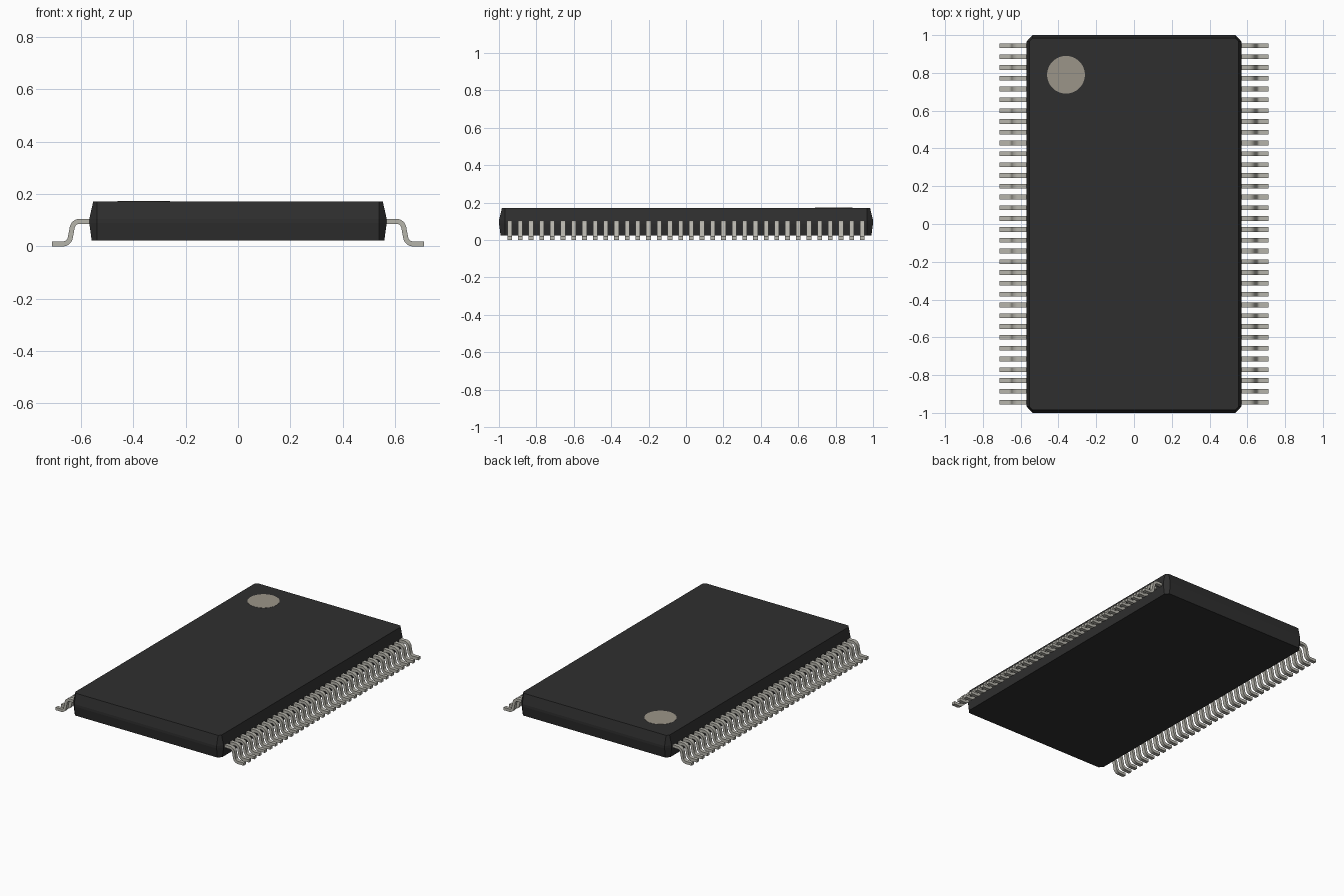
import bpy, bmesh, math
from mathutils import Vector

if "Cube" in bpy.data.objects:
    bpy.data.objects.remove(bpy.data.objects["Cube"], do_unlink=True)


def material(name, rgb, roughness):
    m = bpy.data.materials.new(name)
    m.use_nodes = True
    m.diffuse_color = (*rgb, 1)
    bsdf = m.node_tree.nodes["Principled BSDF"]
    bsdf.inputs["Base Color"].default_value = (*rgb, 1)
    bsdf.inputs["Roughness"].default_value = roughness
    return m


def add_object(name, bm, mat):
    bmesh.ops.recalc_face_normals(bm, faces=bm.faces)
    mesh = bpy.data.meshes.new(name)
    bm.to_mesh(mesh)
    bm.free()
    mesh.materials.append(mat)
    ob = bpy.data.objects.new(name, mesh)
    bpy.context.collection.objects.link(ob)
    return ob


black = material("black plastic", (0.028, 0.028, 0.028), 0.6)
metal = material("tinned metal", (0.47, 0.46, 0.41), 0.4)
grey = material("warm grey marking", (0.33, 0.30, 0.25), 0.6)

# Package body: chamfered rectangles lofted through a slightly wider waist
FLAT_X, FLAT_Y = 0.538, 0.967
LEVELS = [(0.023, 0.559, 0.991), (0.089, 0.568, 1.0),
          (0.105, 0.568, 1.0), (0.172, 0.553, 0.984)]
bm = bmesh.new()
rings = []
for z, hx, hy in LEVELS:
    outline = [(hx, -FLAT_Y), (hx, FLAT_Y), (FLAT_X, hy), (-FLAT_X, hy),
               (-hx, FLAT_Y), (-hx, -FLAT_Y), (-FLAT_X, -hy), (FLAT_X, -hy)]
    rings.append([bm.verts.new((x, y, z)) for x, y in outline])
for low, high in zip(rings, rings[1:]):
    for i in range(8):
        j = (i + 1) % 8
        bm.faces.new((low[i], low[j], high[j], high[i]))
bm.faces.new(rings[0])
bm.faces.new(rings[-1])
add_object("package_body", bm, black)

# Pin one marker: a thin disc on the top face
bm = bmesh.new()
bmesh.ops.create_cone(bm, cap_ends=True, segments=48, radius1=0.1, radius2=0.1, depth=0.002)
marker = add_object("pin_one_marker", bm, grey)
marker.location = (-0.36, 0.79, 0.172)


def rounded_path(points, radius, steps=6):
    """Replace the inner corners of a polyline with tangent arcs."""
    pts = [Vector(p) for p in points]
    path = [pts[0]]
    for a, b, c in zip(pts, pts[1:], pts[2:]):
        u, v = (a - b).normalized(), (c - b).normalized()
        half = u.angle(v) / 2
        centre = b + (u + v).normalized() * radius / math.sin(half)
        start = b + u * radius / math.tan(half) - centre
        end = b + v * radius / math.tan(half) - centre
        for i in range(steps + 1):
            direction = start.lerp(end, i / steps).normalized()
            path.append(centre + direction * radius)
    return path + [pts[-1]]


# Gull-wing leads: a bent strip, repeated along each long side
COUNT, PITCH, WIDTH, THICK = 34, 0.05715, 0.025, 0.019
path = rounded_path([(0.55, 0.0955), (0.629, 0.0955), (0.645, 0.0095), (0.711, 0.0095)], 0.028)


def build_leads(name, side):
    bm = bmesh.new()
    sections = []
    for i, p in enumerate(path):
        t = (path[min(i + 1, len(path) - 1)] - path[max(i - 1, 0)]).normalized()
        if i in (0, len(path) - 1):
            t = Vector((1, 0))
        n = Vector((-t.y, t.x)) * THICK / 2
        a, b = p + n, p - n
        sections.append([bm.verts.new((side * q.x, y, q.y)) for q, y in (
            (a, -WIDTH / 2), (a, WIDTH / 2), (b, WIDTH / 2), (b, -WIDTH / 2))])
    for s, e in zip(sections, sections[1:]):
        for i in range(4):
            j = (i + 1) % 4
            bm.faces.new((s[i], s[j], e[j], e[i]))
    bm.faces.new(sections[0])
    bm.faces.new(sections[-1])
    ob = add_object(name, bm, metal)
    ob.location.y = -PITCH * (COUNT - 1) / 2
    bpy.ops.object.select_all(action='DESELECT')
    ob.select_set(True)
    bpy.context.view_layer.objects.active = ob
    bpy.ops.object.shade_smooth_by_angle(angle=math.radians(40))
    row = ob.modifiers.new("row", 'ARRAY')
    row.count = COUNT
    row.use_relative_offset = False
    row.use_constant_offset = True
    row.constant_offset_displace = (0, PITCH, 0)


build_leads("left_leads", 1)
build_leads("right_leads", -1)
